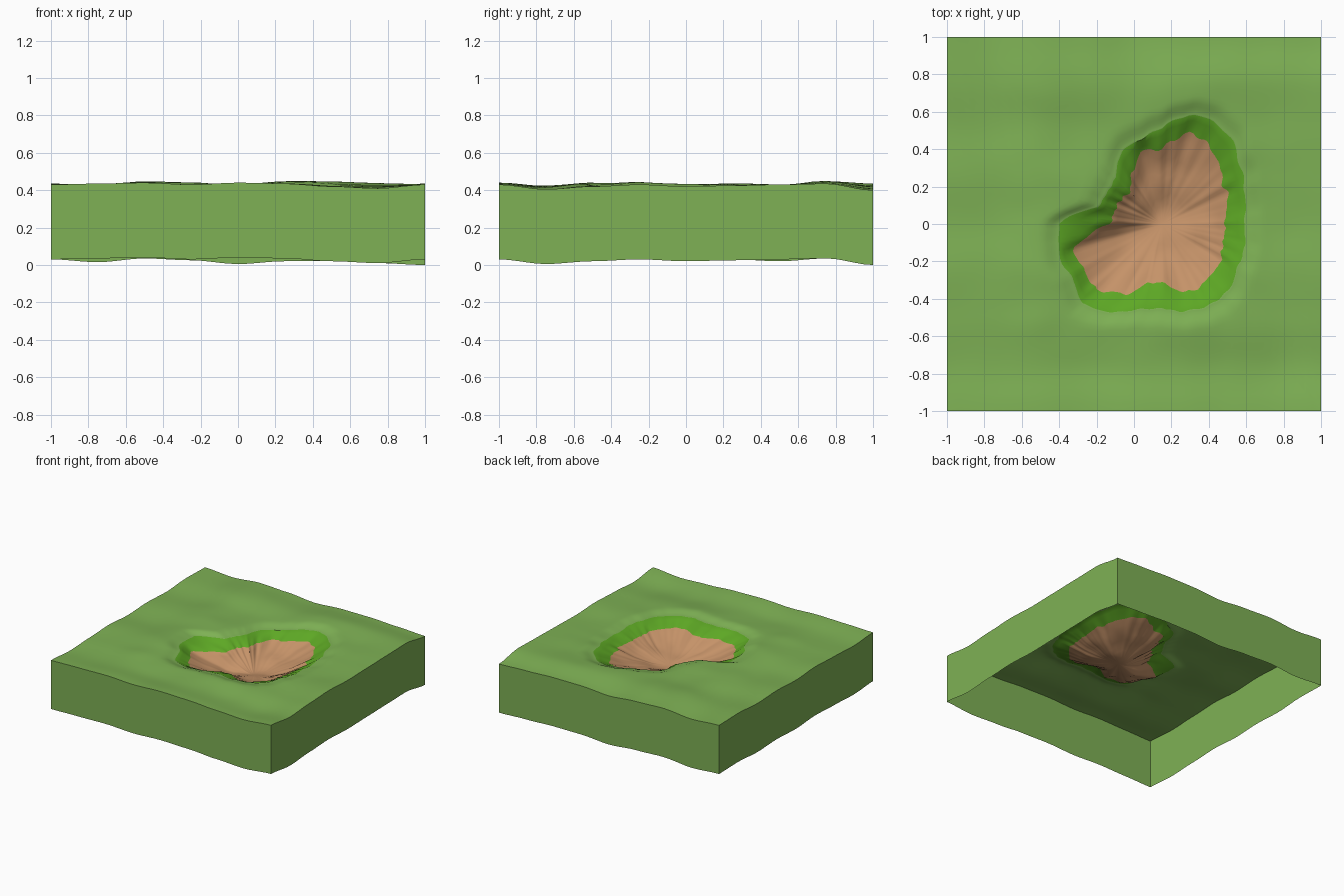
import bpy, bmesh, math
from mathutils import Vector, noise

if "Cube" in bpy.data.objects:
    bpy.data.objects.remove(bpy.data.objects["Cube"], do_unlink=True)

SKIRT = 0.4
SIDE = 40                       # segments along each side of the square
CENTRE = Vector((0.15, 0.0))    # middle of the pit


def material(name, rgb):
    mat = bpy.data.materials.new(name)
    mat.use_nodes = True
    colour = (*rgb, 1.0)
    mat.diffuse_color = colour
    bsdf = mat.node_tree.nodes["Principled BSDF"]
    bsdf.inputs["Base Color"].default_value = colour
    bsdf.inputs["Roughness"].default_value = 0.9
    return mat


grass = material("grass green", (0.21, 0.44, 0.09))
rim_green = material("bright rim green", (0.11, 0.39, 0.018))
soil = material("soil brown", (0.56, 0.29, 0.14))

# Rim and soil radii around the pit, one value every fifteen degrees
RIM = [.44, .46, .5, .56, .61, .61, .51, .47, .44, .35, .34, .35,
       .55, .57, .56, .6, .55, .47, .45, .48, .5, .5, .46, .45]
SOIL = [.33, .36, .38, .44, .5, .5, .4, .4, .32, .24, .25, .26,
        .28, .48, .48, .5, .43, .33, .31, .37, .4, .38, .37, .34]

# Wavy heights along the four outer edges
FRONT = [.03, .035, .04, .03, .04, .035, .02, .01, .03]
BACK = [.03, .015, .035, .025, .005, .02, .02, .01, .0]
LEFT = [.03, .015, .025, .035, .02, .03, .02, .035, .03]
RIGHT = [.03, .005, .02, .03, .02, .025, .03, .035, .0]


def ease(t):
    t = max(0.0, min(1.0, t))
    return t * t * (3 - 2 * t)


def wave(values, u):
    """Smoothly sample an edge profile at u in -1..1."""
    f = (u + 1) / 2 * (len(values) - 1)
    i = min(int(f), len(values) - 2)
    return values[i] + (values[i + 1] - values[i]) * ease(f - i)


def radius(values, angle):
    f = angle / math.tau % 1.0 * len(values)
    i = int(f) % len(values)
    return values[i] + (values[(i + 1) % len(values)] - values[i]) * (f - int(f))


def ground(x, y):
    """Height of the lawn: blended edge waves plus gentle hills inside."""
    u, v = (x + 1) / 2, (y + 1) / 2
    z = (1 - v) * wave(FRONT, x) + v * wave(BACK, x)
    z += (1 - u) * wave(LEFT, y) + u * wave(RIGHT, y)
    z -= ((1 - u) * (1 - v) * FRONT[0] + u * (1 - v) * FRONT[-1]
          + (1 - u) * v * BACK[0] + u * v * BACK[-1])
    inside = (1 - x ** 4) * (1 - y ** 4)
    hills = noise.noise(Vector((x * 1.6, y * 2.6, 3))) + 0.3 * noise.noise(Vector((x * 5, y * 6, 7)))
    return SKIRT + z + 0.014 * inside * hills


def perimeter():
    """Points counterclockwise around the square."""
    corners = [Vector(c) for c in ((-1, -1), (1, -1), (1, 1), (-1, 1))]
    return [a.lerp(b, k / SIDE)
            for a, b in zip(corners, corners[1:] + corners[:1]) for k in range(SIDE)]


def bridge(bm, outer, inner, slot):
    n = len(outer)
    for i in range(n):
        j = (i + 1) % n
        bm.faces.new((outer[i], outer[j], inner[j], inner[i])).material_index = slot


def finish(bm, name, mats, angle):
    mesh = bpy.data.meshes.new(name)
    bm.to_mesh(mesh)
    bm.free()
    for mat in mats:
        mesh.materials.append(mat)
    obj = bpy.data.objects.new(name, mesh)
    bpy.context.collection.objects.link(obj)
    bpy.ops.object.select_all(action="DESELECT")
    obj.select_set(True)
    bpy.context.view_layer.objects.active = obj
    bpy.ops.object.shade_smooth_by_angle(angle=math.radians(angle))
    return obj


border = perimeter()
rim_line, soil_line = [], []
for p in border:
    d = p - CENTRE
    ang = math.atan2(d.y, d.x)
    d.normalize()
    jag = 0.018 * noise.noise(Vector((d.x * 7, d.y * 7, 1)))
    jig = 0.03 * noise.noise(Vector((d.x * 8, d.y * 8, 5)))
    rim_line.append(CENTRE + d * (radius(RIM, ang) + jag))
    soil_line.append(CENTRE + d * (radius(SOIL, ang) + jig))

# Terrain: concentric rings from the square border down into the pit
bm = bmesh.new()


def ring(points, drop):
    return [bm.verts.new((p.x, p.y, ground(p.x, p.y) - drop(p, r)))
            for p, r in zip(points, rim_line)]


def mix(a, b, t):
    return [p.lerp(q, t) for p, q in zip(a, b)]


def lip(p, r):
    return 0.022 * (1 - ease((p - r).length / 0.1))


last = ring(border, lip)
LAWN = 18
for k in range(1, LAWN + 1):
    t = 1 - (1 - k / LAWN) ** 1.5
    now = ring(mix(border, rim_line, t), lip)
    bridge(bm, last, now, 0)
    last = now

# Bright rim band
for t in (0.33, 0.67, 1.0):
    now = ring(mix(rim_line, soil_line, t), lambda p, r: 0.022 + 0.055 * t)
    bridge(bm, last, now, 1)
    last = now

# Soil bowl
BOWL = 9
middle = [CENTRE] * len(border)


def bowl_drop(t, p):
    lumps = noise.noise(Vector((p.x * 7, p.y * 7, 2)))
    return 0.077 + 0.115 * (1 - (1 - t) ** 2) + 0.022 * lumps * ease(t * 3)


for k in range(1, BOWL):
    t = k / BOWL
    now = ring(mix(soil_line, middle, t), lambda p, r: bowl_drop(t, p))
    bridge(bm, last, now, 2)
    last = now
bottom = bm.verts.new((CENTRE.x, CENTRE.y, ground(*CENTRE) - bowl_drop(1, CENTRE)))
for i, v in enumerate(last):
    bm.faces.new((v, last[(i + 1) % len(last)], bottom)).material_index = 2
finish(bm, "terrain", (grass, rim_green, soil), 35)

# Side skirt, open underneath, its lower edge following the upper one
bm = bmesh.new()
top = [bm.verts.new((p.x, p.y, ground(p.x, p.y))) for p in border]
low = [bm.verts.new((v.co.x, v.co.y, v.co.z - SKIRT)) for v in top]
bridge(bm, low, top, 0)
finish(bm, "side_skirt", (grass,), 30)
